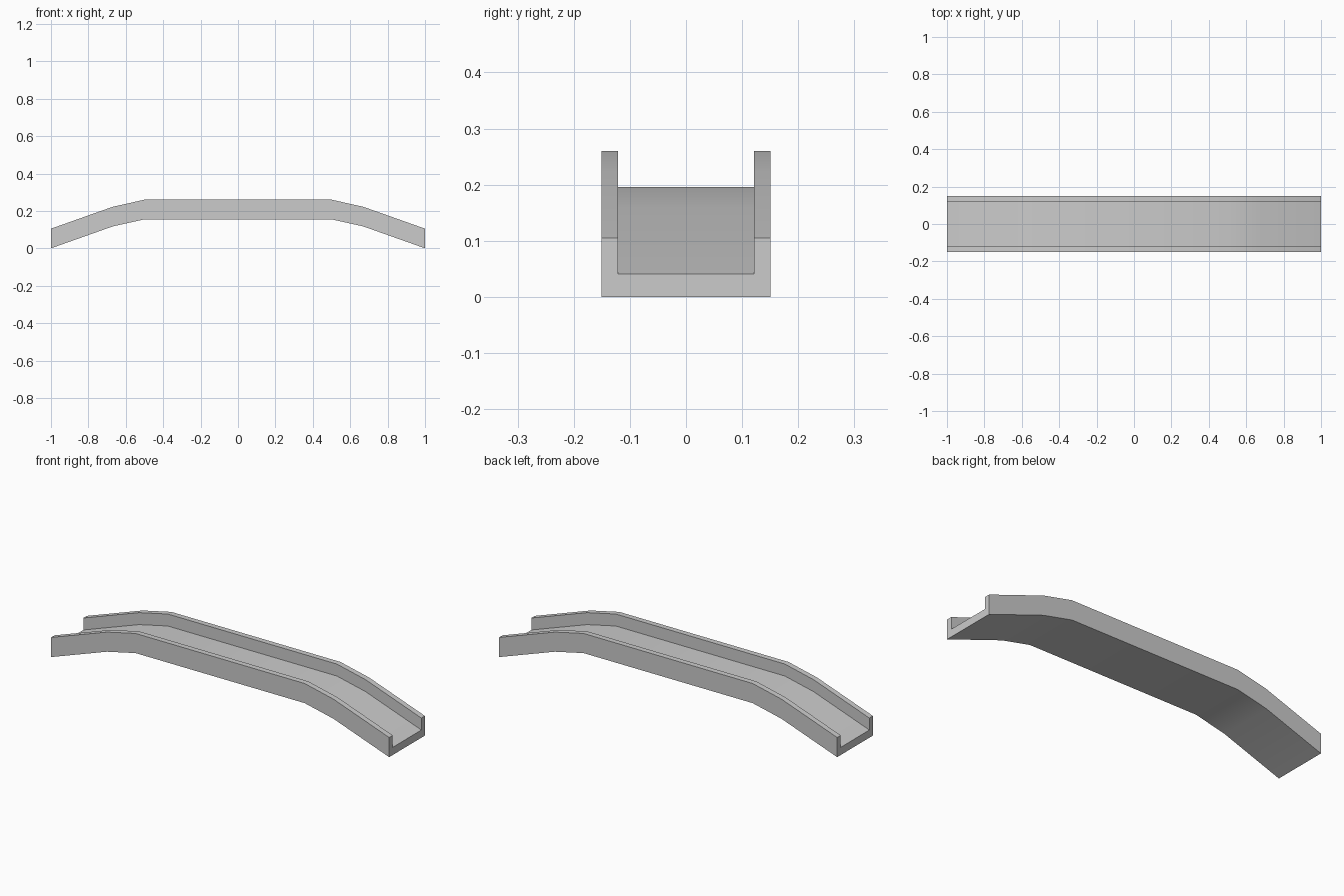
import bpy, bmesh

if "Cube" in bpy.data.objects:
    bpy.data.objects.remove(bpy.data.objects["Cube"])

# Side path of the underside (x, z), mirrored for the right half
half = [(-1.0, 0.0), (-0.67, 0.117), (-0.5, 0.155)]
path = half + [(-x, z) for x, z in reversed(half)]

# U-shaped cross-section (y, z), mirrored across y
W, I, FLOOR, WALL = 0.151, 0.121, 0.041, 0.105
right = [(W, 0.0), (W, WALL), (I, WALL), (I, FLOOR)]
section = right + [(-y, z) for y, z in reversed(right)]

# Sweep the section along the path, keeping it vertical
bm = bmesh.new()
rings = [[bm.verts.new((x, y, lift + z)) for y, z in section] for x, lift in path]
n = len(section)
for a, b in zip(rings, rings[1:]):
    for i in range(n):
        j = (i + 1) % n
        bm.faces.new((a[i], a[j], b[j], b[i]))

# End caps
bm.faces.new(rings[0])
bm.faces.new(rings[-1])
bmesh.ops.recalc_face_normals(bm, faces=bm.faces)

mesh = bpy.data.meshes.new("bridge_channel")
bm.to_mesh(mesh)
bm.free()
bridge = bpy.data.objects.new("bridge_channel", mesh)
bpy.context.collection.objects.link(bridge)

# Soft bends along the length, sharp section edges
bpy.context.view_layer.objects.active = bridge
bridge.select_set(True)
bpy.ops.object.shade_smooth_by_angle(angle=0.5236)
